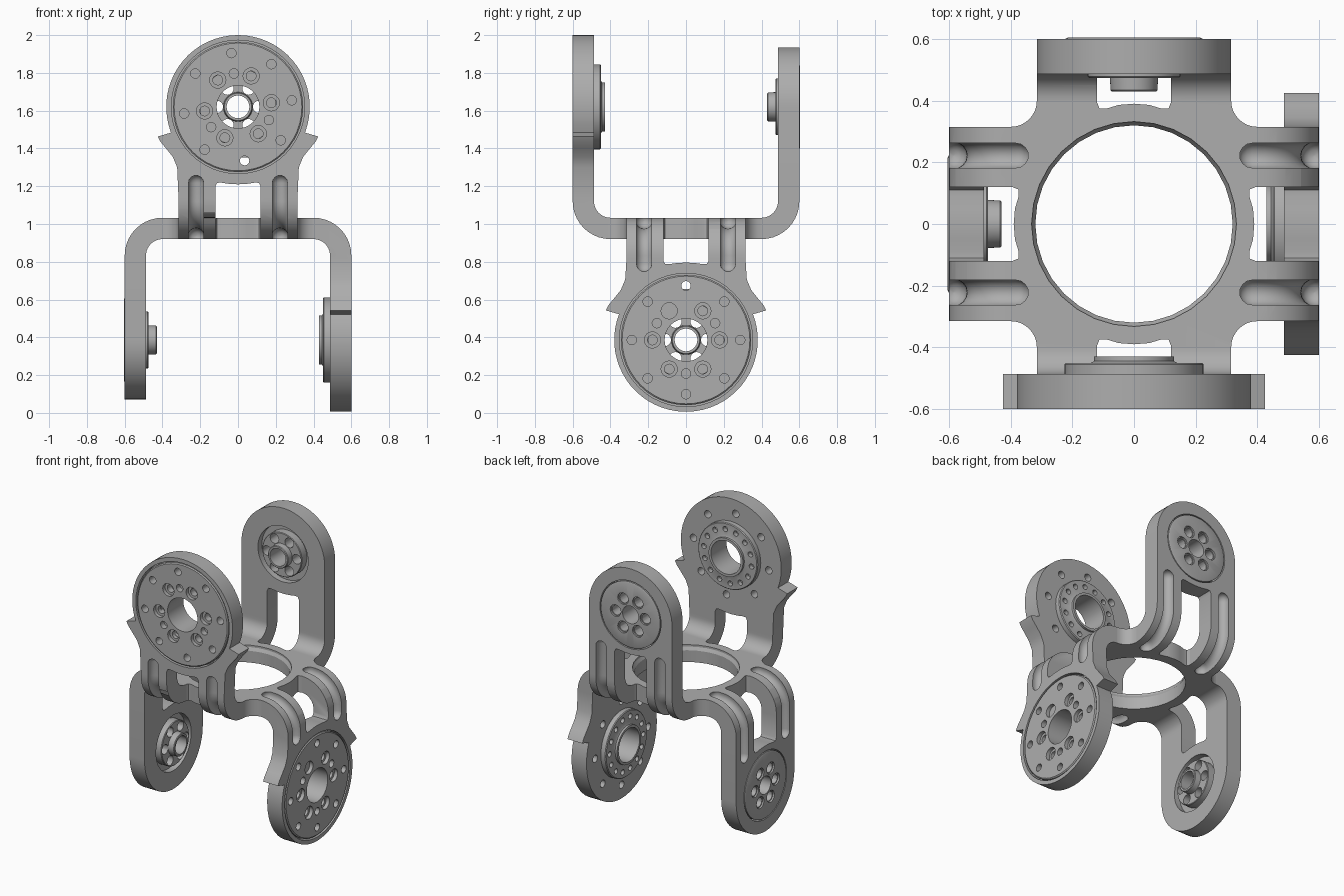
import bpy, bmesh
from math import sin, cos, pi, radians
from mathutils import Matrix, Vector

cube = bpy.data.objects.get("Cube")
if cube:
    bpy.data.objects.remove(cube, do_unlink=True)

grey = bpy.data.materials.new("machined grey")
grey.use_nodes = True
grey.diffuse_color = (0.42, 0.42, 0.42, 1)
grey.node_tree.nodes["Principled BSDF"].inputs["Base Color"].default_value = (0.42, 0.42, 0.42, 1)

HALF = 0.315              # half width of the straps
OUT, INN = -0.6, -0.487   # outer and inner face of an upright
THICK = 0.113
BEND = 0.2                # outer bend radius


def obj(name, bm):
    bmesh.ops.remove_doubles(bm, verts=bm.verts, dist=1e-5)
    bmesh.ops.recalc_face_normals(bm, faces=bm.faces)
    me = bpy.data.meshes.new(name)
    bm.to_mesh(me)
    bm.free()
    o = bpy.data.objects.new(name, me)
    bpy.context.collection.objects.link(o)
    return o


def skin(bm, rings, close=False):
    """Bridge successive rings of points; cap the ends or close the loop."""
    vs = [[bm.verts.new(p) for p in r] for r in rings]
    n = len(vs[0])
    for a, b in zip(vs, vs[1:] + (vs[:1] if close else [])):
        for i in range(n):
            bm.faces.new((a[i], a[(i + 1) % n], b[(i + 1) % n], b[i]))
    if not close:
        bm.faces.new(vs[0])
        bm.faces.new(vs[-1])


def prism(bm, pts, lo, hi, axis, M=Matrix()):
    place = {"x": lambda a, b, d: (d, a, b), "y": lambda a, b, d: (a, d, b),
             "z": lambda a, b, d: (a, b, d)}[axis]
    skin(bm, [[M @ Vector(place(a, b, d)) for a, b in pts] for d in (lo, hi)])


def lathe(bm, prof, M, x=0, z=0, seg=40):
    """Revolve a closed (radius, y) profile about an axis along y."""
    rings = []
    for i in range(seg):
        t = 2 * pi * i / seg
        rings.append([M @ Vector((x + r * cos(t), y, z + r * sin(t))) for r, y in prof])
    part = bmesh.new()
    skin(part, rings, True)
    bmesh.ops.remove_doubles(part, verts=part.verts, dist=1e-5)
    tmp = bpy.data.meshes.new("tmp")
    part.to_mesh(tmp)
    part.free()
    bm.from_mesh(tmp)
    bpy.data.meshes.remove(tmp)


def pin(bm, r, y0, y1, M, x=0, z=0, seg=16):
    lathe(bm, [(0, y0), (r, y0), (r, y1), (0, y1)], M, x, z, seg)


def pin_circle(bm, count, radius, r, y0, y1, M, c, start):
    for i in range(count):
        t = start + 2 * pi * i / count
        pin(bm, r, y0, y1, M, radius * cos(t), c + radius * sin(t))


def mirrored(pts):
    return pts + [(-a, b) for a, b in reversed(pts) if a]


def arc(cx, cy, r, a0, a1, n):
    return [(cx + r * cos(radians(a0 + (a1 - a0) * i / n)),
             cy + r * sin(radians(a0 + (a1 - a0) * i / n))) for i in range(n + 1)]


def boolean(target, tool, op):
    tool.hide_render = True
    m = target.modifiers.new("cut", "BOOLEAN")
    m.object, m.operation, m.solver = tool, op, "EXACT"
    bpy.context.view_layer.update()
    me = bpy.data.meshes.new_from_object(target.evaluated_get(bpy.context.evaluated_depsgraph_get()))
    target.modifiers.clear()
    target.data = me
    bpy.data.objects.remove(tool, do_unlink=True)


def groove(bm, x, end, M, r=0.043, sink=0.015):
    """Round-nosed channel following the outer face around the bend."""
    path = [(-0.34 - r, sink, 0)]
    path += [(y, h, radians(-90 - d)) for (y, h), d in
             zip(arc(-0.4, BEND, BEND - sink, -90, -180, 10), [-90 - 9 * i for i in range(11)])]
    path = [path[0]] + [(y, h, pi / 2 * i / 10) for i, (y, h, _) in enumerate(path[1:])]
    path.append((OUT + sink, end - r, pi / 2))
    nose = [radians(d) for d in (88, 65, 45, 22)]
    stops = [(path[0], -r * sin(t), r * cos(t)) for t in nose]
    stops += [(p, 0, r) for p in path]
    stops += [(path[-1], r * sin(t), r * cos(t)) for t in reversed(nose)]
    rings = []
    for (y, h, a), along, rad in stops:
        mid = Vector((x, y - along * cos(a), h + along * sin(a)))
        norm = Vector((0, sin(a), cos(a)))
        rings.append([M @ (mid + rad * (cos(k * pi / 8) * Vector((1, 0, 0)) + sin(k * pi / 8) * norm))
                      for k in range(16)])
    skin(bm, rings)


def frame(z, turn, flip=0):
    return Matrix.Translation((0, 0, z)) @ Matrix.Rotation(radians(turn), 4, "Z") @ Matrix.Rotation(flip, 4, "Y")


# name, placement, hub height above the outer plate face, wide head, hole pattern turn
arms = [("upper_front", frame(0.92, 0), 0.70, True, radians(7)),
        ("upper_back", frame(0.92, 180), 0.70, False, 0),
        ("lower_left", frame(1.033, 90, pi), 0.647, True, 0),
        ("lower_right", frame(1.033, -90, pi), 0.647, False, 0)]

# Central cross plate with filleted inner corners
bm = bmesh.new()
cross = []
for q, (sx, sy) in enumerate(((1, 1), (-1, 1), (-1, -1), (1, -1))):
    cross += arc(0.4 * sx, 0.4 * sy, 0.4 - HALF, 270 + 90 * q, 180 + 90 * q, 8)
prism(bm, cross, 0.92, 0.92 + THICK, "z")
body = obj("cross_bracket", bm)

# Bent straps and upright heads
strap = arc(-0.4, BEND, BEND, -90, -180, 10) + [(OUT, 0.22), (INN, 0.22)]
strap += arc(-0.4, BEND, BEND - THICK, -180, -90, 10)
for name, M, c, wide, spin in arms:
    bm = bmesh.new()
    prism(bm, strap, -HALF, HALF, "x", M)
    boolean(body, obj("strap", bm), "UNION")
    bm = bmesh.new()
    if wide:
        ear = [(HALF, 0.22 - c), (0.322, -0.32), (0.345, -0.265), (0.385, -0.215), (0.41, -0.185), (0.425, -0.157)]
        side = ear + arc(0, 0, 0.38, -21, 89, 18)
    else:
        side = [(HALF, 0.22 - c)] + arc(0, 0, HALF, 0, 88, 16)
    prism(bm, [(a, b + c) for a, b in mirrored(side)], OUT, INN, "y", M)
    boolean(body, obj("head", bm), "UNION")

# Cutters: windows, grooves, ring opening, hub seats
upright, floor, grooves, seats, bolts = (bmesh.new() for _ in range(5))
for name, M, c, wide, spin in arms:
    t = c - (0.41 if wide else 0.27)
    prism(upright, mirrored([(0.12, 0.1), (0.12, t - 0.01), (0.11, t + 0.008), (0.09, t + 0.009),
                             (0.05, t + 0.003), (0, t)]), -0.7, -0.45, "y", M)
    prism(floor, mirrored([(0.12, -0.7), (0.12, -0.395), (0.112, -0.375), (0.09, -0.374),
                           (0.05, -0.386), (0, -0.39)]), -0.1, 0.21, "z", M)
    for x in (-0.222, 0.222):
        groove(grooves, x, c - (0.36 if wide else 0.235), M)
    r1, r2, step = (0.353, 0.2, -0.55) if wide else (0.231, 0.19, -0.53)
    lathe(seats, [(0, -0.7), (r1, -0.7), (r1, step), (r2, step), (r2, -0.4), (0, -0.4)], M, 0, c, 48)
    if wide:
        pin_circle(bolts, 8, 0.287, 0.025, -0.7, -0.4, M, c, pi / 2 + spin)
ring = bmesh.new()
lathe(ring, [(0, 0.2), (0.332, 0.2), (0.332, 0.01), (0.32, -0.01), (0.32, -0.3), (0, -0.3)],
      Matrix.Translation((0, 0, 1.01)) @ Matrix.Rotation(pi / 2, 4, "X"), seg=32)
for cutter in (upright, floor, grooves, seats, bolts, ring):
    boolean(body, obj("cutter", cutter), "DIFFERENCE")

# Hubs seated in the heads
parts = [body]
for name, M, c, wide, spin in arms:
    bm, deep, shallow = bmesh.new(), bmesh.new(), bmesh.new()
    if wide:
        prof = [(0.113, -0.6), (0.338, -0.6), (0.345, -0.594), (0.345, -0.55), (0.2, -0.55), (0.2, INN),
                (0.225, INN), (0.225, -0.455), (0.22, -0.45), (0.14, -0.45), (0.13, -0.445), (0.13, -0.43),
                (0.113, -0.43)]
        pin_circle(deep, 8, 0.287, 0.025, -0.7, -0.4, M, c, pi / 2 + spin)
        pin_circle(deep, 6, 0.178, 0.026, -0.7, -0.53, M, c, spin)
        pin_circle(deep, 3, 0.178, 0.025, -0.7, -0.56, M, c, pi / 2 + spin)
        pin_circle(deep, 14, 0.182, 0.018, -0.48, -0.4, M, c, spin)
        pin_circle(shallow, 6, 0.178, 0.043, -0.7, -0.575, M, c, spin)
    else:
        prof = [(0.06, -0.6), (0.215, -0.604), (0.224, -0.6), (0.224, -0.53), (0.15, -0.53), (0.15, -0.478),
                (0.146, -0.474), (0.078, -0.474), (0.076, -0.434), (0.072, -0.43), (0.06, -0.43)]
        pin_circle(deep, 6, 0.112, 0.033, -0.7, -0.4, M, c, 0)
        pin_circle(shallow, 6, 0.112, 0.04, -0.7, -0.59, M, c, 0)
    lathe(bm, prof, M, 0, c, 48)
    hub = obj(name + "_hub", bm)
    boolean(hub, obj("cutter", deep), "DIFFERENCE")
    boolean(hub, obj("cutter", shallow), "DIFFERENCE")
    parts.append(hub)

# Finish: colour and shading
for o in bpy.context.selected_objects:
    o.select_set(False)
for o in parts:
    o.data.materials.clear()
    o.data.materials.append(grey)
    o.select_set(True)
bpy.context.view_layer.objects.active = body
bpy.ops.object.shade_smooth_by_angle(angle=radians(30))
